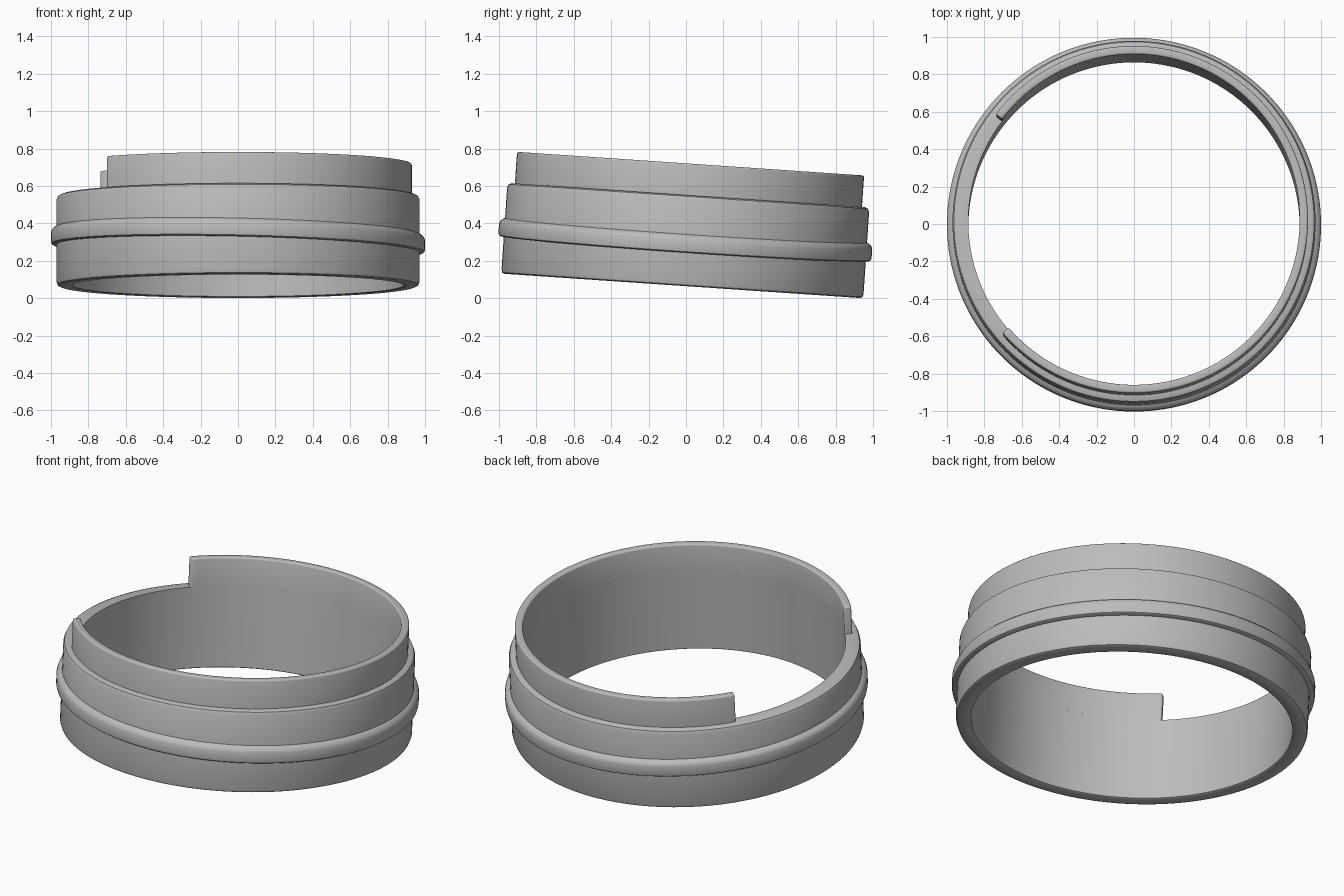
import bpy, bmesh, math
from mathutils import Matrix, Vector

cube = bpy.data.objects.get("Cube")
if cube:
    bpy.data.objects.remove(cube)

SEGMENTS = 144
INNER, OUTER = 0.886, 0.97
SHOULDER, TOP = 0.486, 0.655
TILT = Matrix.Translation((0, -0.02, 0.066)) @ Matrix.Rotation(-0.068, 4, 'X')

grey = bpy.data.materials.new("plain_grey")
grey.use_nodes = True
colour = (0.5, 0.5, 0.5, 1)
grey.diffuse_color = colour
grey.node_tree.nodes["Principled BSDF"].inputs["Base Color"].default_value = colour


def revolve(profile, start=0.0, end=2 * math.pi):
    """Sweep a closed (radius, height) outline about z; cap it if partial."""
    bm = bmesh.new()
    full = end - start > 2 * math.pi - 0.001
    steps = round(SEGMENTS * (end - start) / (2 * math.pi))
    rings = []
    for i in range(steps + (not full)):
        a = start + (end - start) * i / steps
        rings.append([bm.verts.new((r * math.cos(a), r * math.sin(a), z))
                      for r, z in profile])
    n = len(profile)
    for i in range(steps):
        p, q = rings[i], rings[(i + 1) % len(rings)]
        for j in range(n):
            k = (j + 1) % n
            bm.faces.new((p[j], q[j], q[k], p[k]))
    if not full:
        bm.faces.new(rings[0])
        bm.faces.new(rings[-1][::-1])
    bmesh.ops.recalc_face_normals(bm, faces=bm.faces)
    return bm


def finish(bm, name):
    mesh = bpy.data.meshes.new(name)
    bm.to_mesh(mesh)
    bm.free()
    mesh.materials.append(grey)
    obj = bpy.data.objects.new(name, mesh)
    bpy.context.collection.objects.link(obj)
    obj.matrix_world = TILT
    bpy.ops.object.select_all(action='DESELECT')
    obj.select_set(True)
    bpy.context.view_layer.objects.active = obj
    bpy.ops.object.shade_smooth_by_angle(angle=math.radians(35))
    return obj


# Main band with softened outer rims
finish(revolve([
    (INNER, 0.004), (INNER + 0.006, 0), (OUTER - 0.018, 0),
    (OUTER - 0.005, 0.006), (OUTER, 0.02),
    (OUTER, SHOULDER - 0.024), (OUTER - 0.007, SHOULDER - 0.007),
    (OUTER - 0.024, SHOULDER), (INNER, SHOULDER)]), "main_band")

# Raised bead: crisp below, rounded above, and slightly higher on the right
bead = revolve([
    (0.94, 0.2), (0.988, 0.2), (0.997, 0.206), (1.0, 0.218),
    (1.0, 0.265), (0.995, 0.28), (0.982, 0.292), (0.94, 0.312)])
for v in bead.verts:
    v.co.z -= 0.022 * v.co.x
finish(bead, "raised_bead")

# Upper collar, open on the right side, with rounded free edges
gap_front, gap_back = math.radians(40.8), math.radians(37.3)
collar = revolve([(INNER, SHOULDER), (0.93, SHOULDER), (0.93, TOP), (INNER, TOP)],
                 gap_front - math.pi, math.pi - gap_back)
free_edges = [e for e in collar.edges
              if e.calc_face_angle(0) > 0.5
              and max(v.co.z for v in e.verts) > SHOULDER + 0.01]
bmesh.ops.bevel(collar, geom=free_edges, offset=0.01, segments=3,
                profile=0.5, affect='EDGES')
finish(collar, "upper_collar")
